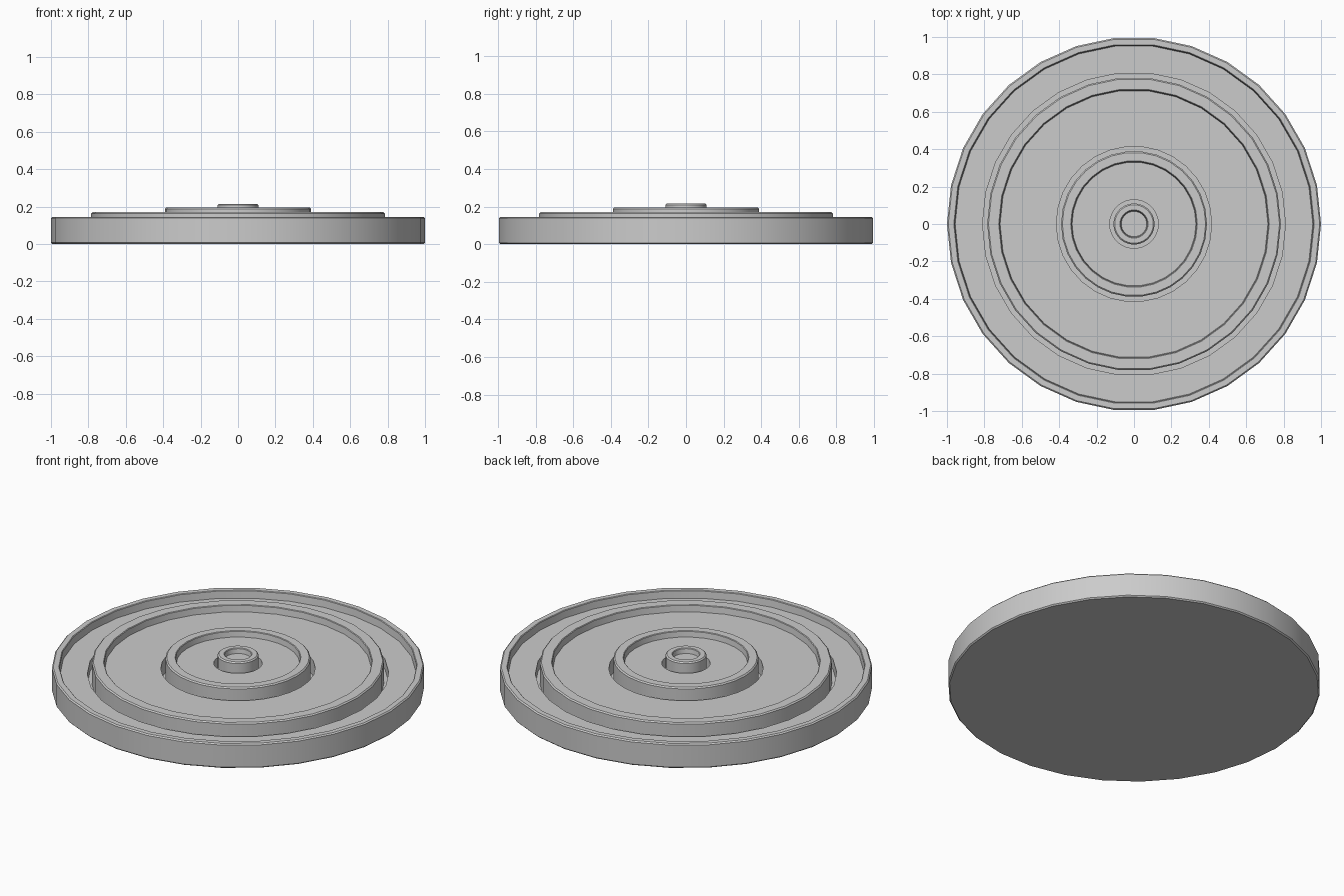
import bpy, bmesh, math

if "Cube" in bpy.data.objects:
    bpy.data.objects.remove(bpy.data.objects["Cube"])

SIDES = 30
TRENCH = 0.04   # depth level of the narrow gaps between tiers


def lathe(name, profile, cap_start=False, cap_end=False):
    """Revolve an (r, z) profile; optionally close either end with a flat disc."""
    bm = bmesh.new()
    rings = []
    for r, z in profile:
        rings.append([bm.verts.new((r * math.cos(a), r * math.sin(a), z))
                      for a in (i * math.tau / SIDES for i in range(SIDES))])
    for low, high in zip(rings, rings[1:]):
        for i in range(SIDES):
            j = (i + 1) % SIDES
            bm.faces.new((low[i], low[j], high[j], high[i]))
    if cap_start:
        bm.faces.new(rings[0][::-1])
    if cap_end:
        bm.faces.new(rings[-1])
    mesh = bpy.data.meshes.new(name)
    bm.to_mesh(mesh)
    bm.free()
    ob = bpy.data.objects.new(name, mesh)
    bpy.context.collection.objects.link(ob)
    bpy.context.view_layer.objects.active = ob
    ob.select_set(True)
    bpy.ops.object.shade_smooth_by_angle(angle=math.radians(30))
    ob.select_set(False)
    return ob


def tier(name, outer, lip, top, floor, hole=None, base=TRENCH, next_outer=None):
    """Raised rim with small chamfers, a recessed floor and a trench to the next tier."""
    c = 0.007
    profile = [(outer, base), (outer, top - c), (outer - c, top),
               (lip + c / 2, top), (lip, top - c / 2), (lip - 0.004, floor)]
    if hole:
        profile += [(hole, floor), (hole, TRENCH), (next_outer, TRENCH)]
    if base == 0:   # the lowest tier has a chamfered foot and closed underside
        profile = [(outer - c, 0), (outer, c)] + profile[1:]
    return lathe(name, profile, cap_start=(base == 0), cap_end=(hole is None))


# Four nested, stepped tiers
tier("outer_tray", 1.0, 0.96, 0.145, 0.10, 0.81, 0, 0.785)
tier("middle_tray", 0.785, 0.72, 0.17, 0.13, 0.415, TRENCH, 0.39)
tier("inner_tray", 0.39, 0.335, 0.195, 0.16, 0.13, TRENCH, 0.11)
tier("centre_cup", 0.11, 0.072, 0.215, 0.185)
